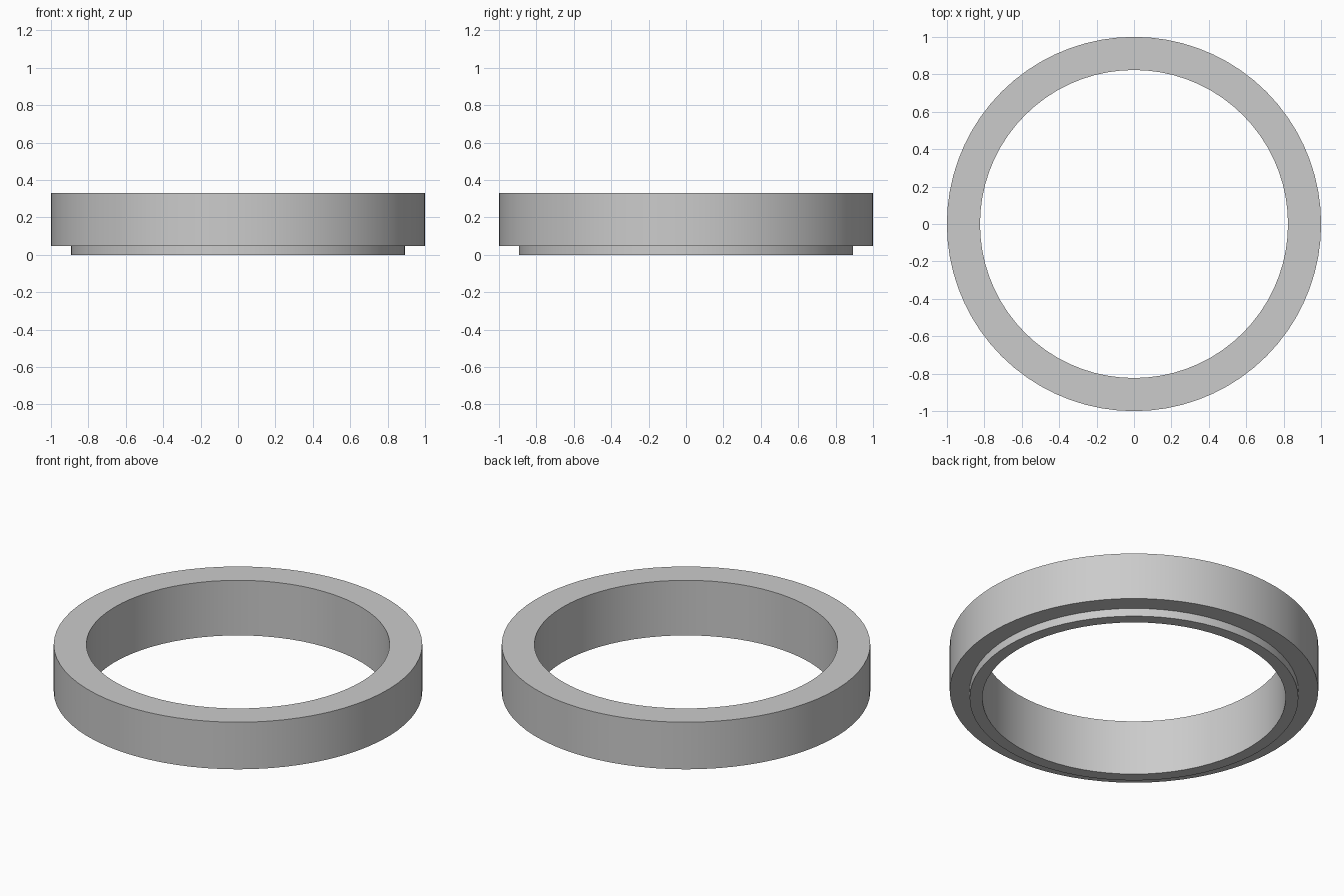
import bpy
import bmesh
import math

SEGMENTS = 72

cube = bpy.data.objects.get("Cube")
if cube:
    bpy.data.objects.remove(cube, do_unlink=True)

# Plain grey finish
grey = bpy.data.materials.new("grey")
grey.use_nodes = True
colour = (0.6, 0.6, 0.6, 1)
grey.diffuse_color = colour
grey.node_tree.nodes["Principled BSDF"].inputs["Base Color"].default_value = colour

# Stepped ring cross-section (radius, height): broad band over a short locating lip
bore, lip, rim = 0.823, 0.892, 1.0
step, top = 0.048, 0.33
profile = [(bore, 0), (lip, 0), (lip, step), (rim, step), (rim, top), (bore, top)]

# Sweep the closed profile around the vertical axis
bm = bmesh.new()
rings = []
for i in range(SEGMENTS):
    a = math.tau * i / SEGMENTS
    rings.append([bm.verts.new((r * math.cos(a), r * math.sin(a), z)) for r, z in profile])
for i, ring in enumerate(rings):
    following = rings[(i + 1) % SEGMENTS]
    for j in range(len(profile)):
        k = (j + 1) % len(profile)
        bm.faces.new((ring[j], following[j], following[k], ring[k]))
bmesh.ops.recalc_face_normals(bm, faces=bm.faces)

mesh = bpy.data.meshes.new("stepped_ring")
bm.to_mesh(mesh)
bm.free()
mesh.materials.append(grey)
ring_object = bpy.data.objects.new("stepped_ring", mesh)
bpy.context.collection.objects.link(ring_object)

# Smooth walls with crisp rims
bpy.ops.object.select_all(action="DESELECT")
ring_object.select_set(True)
bpy.context.view_layer.objects.active = ring_object
bpy.ops.object.shade_smooth_by_angle(angle=math.radians(30))
